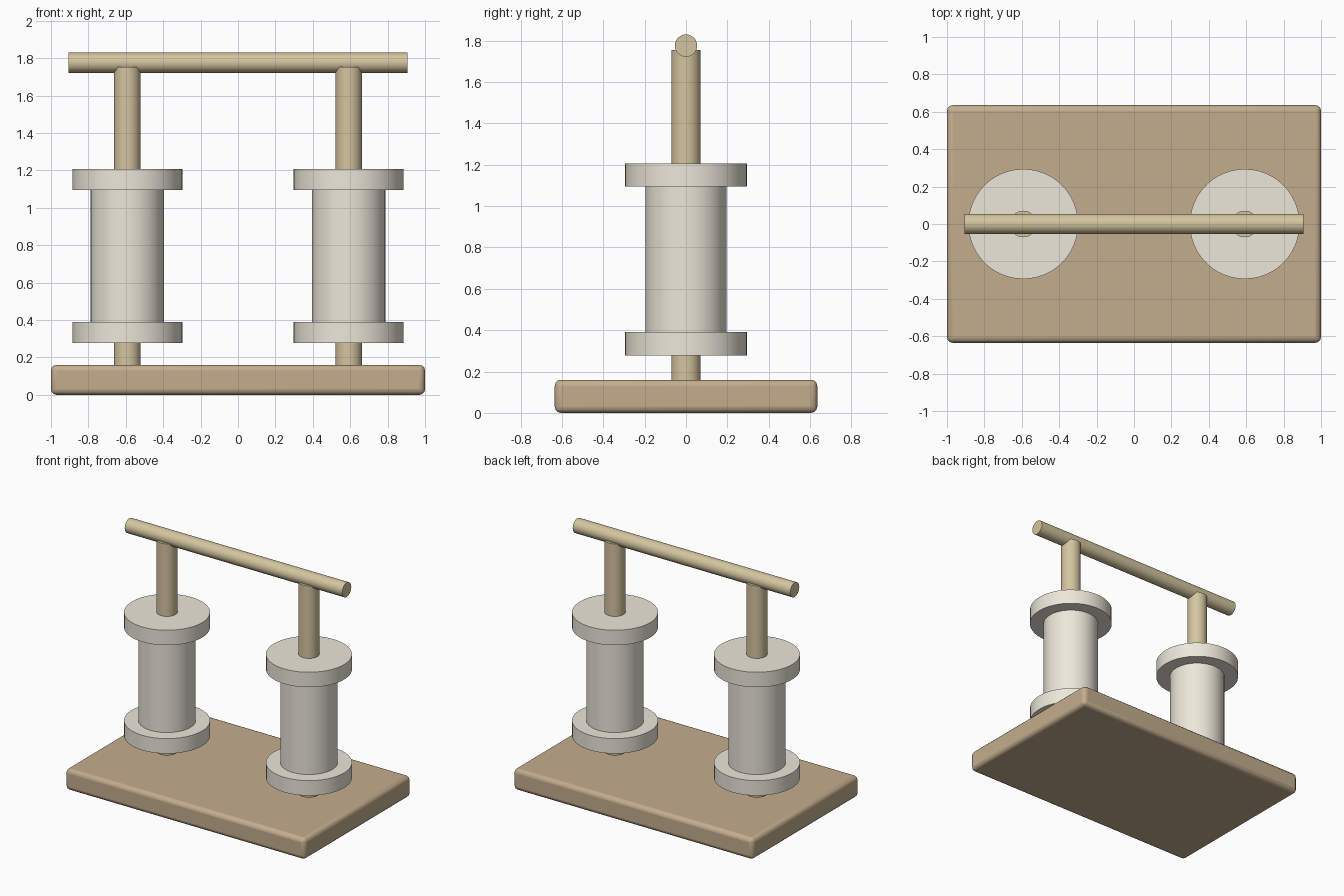
import bpy
from math import pi

if "Cube" in bpy.data.objects:
    bpy.data.objects.remove(bpy.data.objects["Cube"])


def material(name, rgb):
    m = bpy.data.materials.new(name)
    m.diffuse_color = (*rgb, 1)
    m.use_nodes = True
    m.node_tree.nodes["Principled BSDF"].inputs["Base Color"].default_value = m.diffuse_color
    return m


BASE = material("base_wood", (0.55, 0.42, 0.27))
ROD = material("rod_wood", (0.66, 0.56, 0.35))
SPOOL = material("spool_cream", (0.84, 0.80, 0.70))


def finish(obj, name, mat):
    obj.name = name
    obj.data.materials.append(mat)
    bpy.ops.object.shade_smooth_by_angle(angle=0.6)
    return obj


def cylinder(name, r, z0, z1, x, mat):
    bpy.ops.mesh.primitive_cylinder_add(
        vertices=48, radius=r, depth=z1 - z0, location=(x, 0, (z0 + z1) / 2))
    return finish(bpy.context.object, name, mat)


def lathe(name, profile, x, mat, n=48):
    # closed ring profile of (radius, height) spun around z
    from math import cos, sin
    k = len(profile)
    verts = [(r * cos(2 * pi * i / n), r * sin(2 * pi * i / n), z)
             for i in range(n) for r, z in profile]
    faces = [(i * k + j, (i + 1) % n * k + j,
              (i + 1) % n * k + (j + 1) % k, i * k + (j + 1) % k)
             for i in range(n) for j in range(k)]
    mesh = bpy.data.meshes.new(name)
    mesh.from_pydata(verts, [], faces)
    obj = bpy.data.objects.new(name, mesh)
    bpy.context.collection.objects.link(obj)
    bpy.ops.object.select_all(action='DESELECT')
    obj.select_set(True)
    bpy.context.view_layer.objects.active = obj
    obj.location.x = x
    return finish(obj, name, mat)


# Base board with rounded edges
bpy.ops.mesh.primitive_cube_add(size=1, location=(0, 0, 0.08))
base = bpy.context.object
base.scale = (2, 1.27, 0.16)
bpy.ops.object.transform_apply(location=False, rotation=False, scale=True)
bevel = base.modifiers.new("rounded_edges", 'BEVEL')
bevel.width = 0.03
bevel.segments = 3
finish(base, "base_board", BASE)

# Flanged spool outline, bored for the post
R, C, H = 0.294, 0.196, 0.07
spool_profile = [(H, 0.277), (R, 0.277), (R, 0.39), (C, 0.39),
                 (C, 1.094), (R, 1.094), (R, 1.207), (H, 1.207)]

# Posts and spools
for side, x in (("left", -0.592), ("right", 0.592)):
    cylinder(side + "_post", 0.071, 0.15, 1.754, x, ROD)
    lathe(side + "_spool", spool_profile, x, SPOOL)

# Top handle bar
bar = cylinder("handle_bar", 0.054, -0.907, 0.907, 0, ROD)
bar.rotation_euler.y = pi / 2
bar.location = (0, 0, 1.776)
